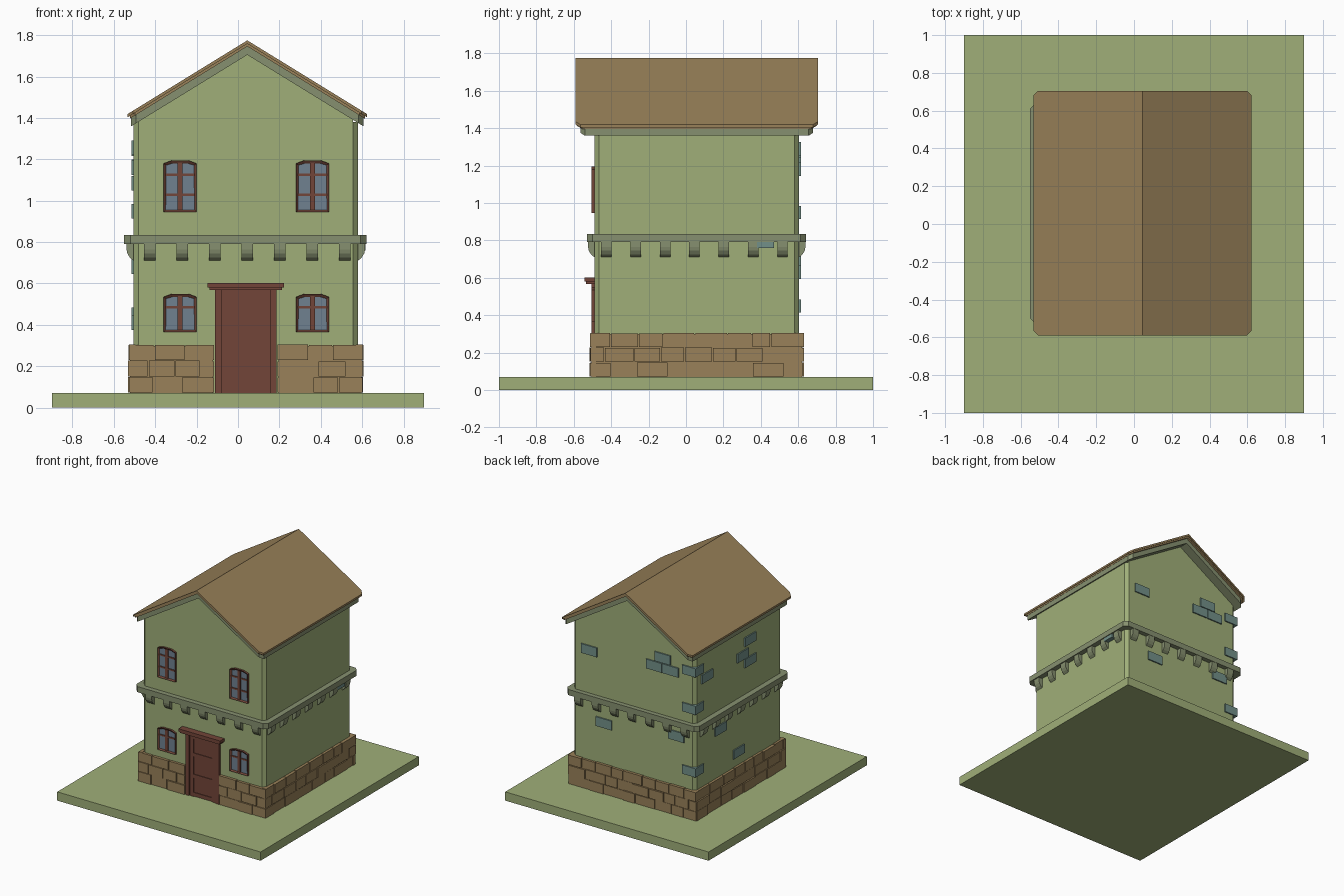
import bpy, bmesh, random
from mathutils import Matrix, Vector

random.seed(4)
if "Cube" in bpy.data.objects:
    bpy.data.objects.remove(bpy.data.objects["Cube"], do_unlink=True)


def material(name, r, g, b):
    m = bpy.data.materials.new(name)
    m.use_nodes = True
    m.diffuse_color = (r, g, b, 1)
    m.node_tree.nodes["Principled BSDF"].inputs["Base Color"].default_value = (r, g, b, 1)
    return m


GREEN = material("green_plaster", 0.35, 0.43, 0.19)
BROWN = material("brown_stone", 0.32, 0.22, 0.10)
TRIM = material("grey_green_trim", 0.24, 0.28, 0.16)
RED = material("red_wood", 0.17, 0.06, 0.04)
GLASS = material("blue_glass", 0.16, 0.22, 0.28)
TEAL = material("teal_brick", 0.17, 0.28, 0.25)

# Wall planes, ridge line and ground level
X0, X1, Y0, Y1 = -0.505, 0.58, -0.49, 0.605
RIDGE, GROUND = 0.045, 0.07


def finish(name, bm, *mats):
    bmesh.ops.recalc_face_normals(bm, faces=bm.faces)
    me = bpy.data.meshes.new(name)
    bm.to_mesh(me)
    bm.free()
    for m in mats:
        me.materials.append(m)
    ob = bpy.data.objects.new(name, me)
    bpy.context.collection.objects.link(ob)
    return ob


def add_box(bm, lo, hi):
    lo, hi = Vector(lo), Vector(hi)
    mat = Matrix.Translation((lo + hi) / 2) @ Matrix.Diagonal((*(hi - lo), 1))
    bmesh.ops.create_cube(bm, size=1, matrix=mat)


def add_prism(bm, points, offset):
    """Extrude a flat outline by an offset; returns the far cap."""
    face = bm.faces.new([bm.verts.new(p) for p in points])
    res = bmesh.ops.extrude_face_region(bm, geom=[face], use_keep_orig=True)["geom"]
    bmesh.ops.translate(bm, vec=offset, verts=[v for v in res if isinstance(v, bmesh.types.BMVert)])
    return next(f for f in res if isinstance(f, bmesh.types.BMFace))


def octagon(x0, x1, y0, y1, c, z):
    return [(x0 + c, y0, z), (x1 - c, y0, z), (x1, y0 + c, z), (x1, y1 - c, z),
            (x1 - c, y1, z), (x0 + c, y1, z), (x0, y1 - c, z), (x0, y0 + c, z)]


def wall_box(bm, side, u0, u1, z0, z1, depth):
    """Box lying against one wall, u running along that wall."""
    if side in ("front", "back"):
        a, b = (Y0 - depth, Y0 + 0.01) if side == "front" else (Y1 - 0.01, Y1 + depth)
        add_box(bm, (u0, a, z0), (u1, b, z1))
    else:
        a, b = (X0 - depth, X0 + 0.01) if side == "left" else (X1 - 0.01, X1 + depth)
        add_box(bm, (a, u0, z0), (b, u1, z1))


# Ground slab
bm = bmesh.new()
add_box(bm, (-0.9, -1, 0), (0.9, 1, GROUND))
finish("ground_slab", bm, GREEN)

# House walls with chamfered corners, and the gable above
bm = bmesh.new()
add_prism(bm, octagon(X0, X1, Y0, Y1, 0.025, GROUND), (0, 0, 1.31))
finish("house_walls", bm, GREEN)
bm = bmesh.new()
add_prism(bm, [(X0 + 0.025, Y0, 1.37), (X1 - 0.025, Y0, 1.37), (X1 - 0.025, Y0, 1.4),
               (RIDGE, Y0, 1.725), (X0 + 0.025, Y0, 1.4)], (0, Y1 - Y0, 0))
finish("gable_walls", bm, GREEN)


# Roof layers: two sloping sheets that meet at the ridge
def roof_layer(name, mat, half, y0, y1, apex, thick, slope=0.615, c=0.025):
    bm = bmesh.new()
    ridge = [bm.verts.new((RIDGE, y, apex)) for y in (y0, y1)]
    for s in (-1, 1):
        plan = [(half - c, y1), (half, y1 - c), (half, y0 + c), (half - c, y0)]
        rim = [bm.verts.new((RIDGE + s * d, y, apex - slope * d)) for d, y in plan]
        bm.faces.new(ridge + rim)
    res = bmesh.ops.extrude_face_region(bm, geom=bm.faces[:], use_keep_orig=True)["geom"]
    bmesh.ops.translate(bm, vec=(0, 0, -thick),
                        verts=[v for v in res if isinstance(v, bmesh.types.BMVert)])
    finish(name, bm, mat)


roof_layer("roof_top", BROWN, 0.578, -0.59, 0.705, 1.775, 0.016)
roof_layer("roof_underlayer", BROWN, 0.568, -0.582, 0.697, 1.76, 0.014)
roof_layer("roof_trim", TRIM, 0.562, -0.565, 0.68, 1.747, 0.042)

# Band between the floors, with a thin ledge below it
bm = bmesh.new()
add_prism(bm, octagon(-0.55, 0.622, -0.53, 0.642, 0.03, 0.79), (0, 0, 0.045))
finish("floor_band", bm, TRIM)

# Corbels under the band
bm = bmesh.new()
profile = [(-0.01, 0.795), (0.034, 0.795), (0.034, 0.765), (0.03, 0.745),
           (0.018, 0.725), (0, 0.71), (-0.01, 0.71)]
for k in range(-3, 4):
    for s, edge in ((-1, Y0), (1, Y1)):
        x = 0.045 + k * 0.157 - 0.028
        add_prism(bm, [(x, edge + s * d, z) for d, z in profile], (0.056, 0, 0))
    for s, edge in ((-1, X0), (1, X1)):
        y = 0.045 + k * 0.157 - 0.028
        add_prism(bm, [(edge + s * d, y, z) for d, z in profile], (0, 0.056, 0))
finish("corbels", bm, TRIM)


# Stone base: three courses of uneven blocks over a thin backing
def stone_run(bm, side, u0, u1):
    top, rows, gap = 0.305, 3, 0.003
    h = (top - GROUND) / rows
    wall_box(bm, side, u0 + 0.008, u1 - 0.008, GROUND, top - 0.006, 0.014)
    for r in range(rows):
        u, first = u0, True
        while u < u1 - 0.001:
            w = random.uniform(0.1, 0.18) * (0.6 if first and r == 1 else 1)
            end = u1 if u1 - u - w < 0.07 else u + w
            wall_box(bm, side, u + gap, end - gap, GROUND + r * h + gap,
                     GROUND + (r + 1) * h - random.choice((0, gap)), random.uniform(0.018, 0.027))
            u, first = end, False


bm = bmesh.new()
stone_run(bm, "front", X0 - 0.025, -0.112)
stone_run(bm, "front", 0.187, X1 + 0.025)
stone_run(bm, "back", X0 - 0.025, X1 + 0.025)
for side in ("left", "right"):
    stone_run(bm, side, Y0 - 0.02, Y1 + 0.018)
finish("stone_base", bm, BROWN)


# Windows: arched frame with recessed glass and glazing bars
def window(name, cx, z0, z1, bars):
    bm = bmesh.new()
    w = 0.08
    cap = add_prism(bm, [(cx - w, Y0 + 0.01, z0), (cx + w, Y0 + 0.01, z0), (cx + w, Y0 + 0.01, z1 - 0.015),
                         (cx + w / 2, Y0 + 0.01, z1), (cx - w / 2, Y0 + 0.01, z1),
                         (cx - w, Y0 + 0.01, z1 - 0.015)], (0, -0.026, 0))
    bmesh.ops.inset_individual(bm, faces=[cap], thickness=0.015)
    bmesh.ops.translate(bm, vec=(0, 0.01, 0), verts=cap.verts)
    cap.material_index = 1
    add_box(bm, (cx - 0.012, Y0 - 0.014, z0 + 0.01), (cx + 0.012, Y0, z1 - 0.01))
    for z in bars:
        add_box(bm, (cx - w + 0.01, Y0 - 0.011, z - 0.006), (cx + w - 0.01, Y0, z + 0.006))
    finish(name, bm, RED, GLASS)


for label, cx in (("right", -0.28), ("left", 0.36)):
    window("upper_window_" + label, cx, 0.945, 1.195, (1.03, 1.126))
    window("lower_window_" + label, cx, 0.365, 0.55, (0.485,))

# Door: jambs, leaf with raised rails, and lintel
bm = bmesh.new()
for a, b in ((-0.112, -0.08), (0.155, 0.187)):
    wall_box(bm, "front", a, b, GROUND, 0.57, 0.016)
finish("door_jambs", bm, RED)
bm = bmesh.new()
wall_box(bm, "front", -0.08, 0.155, GROUND, 0.57, 0.003)
for a, b in ((-0.075, -0.045), (0.12, 0.15)):
    wall_box(bm, "front", a, b, GROUND, 0.56, 0.009)
for z in (0.075, 0.22, 0.39, 0.53):
    wall_box(bm, "front", -0.045, 0.12, z, z + 0.028, 0.008)
finish("door_leaf", bm, RED)
bm = bmesh.new()
wall_box(bm, "front", -0.138, 0.213, 0.568, 0.58, 0.045)
wall_box(bm, "front", -0.147, 0.222, 0.58, 0.602, 0.053)
finish("door_lintel", bm, RED)

# Exposed bricks on the back and right-hand walls
bm = bmesh.new()
for x, z in ((0.43, 1.18), (-0.22, 1.29), (-0.145, 1.21), (-0.29, 1.21), (0.3, 0.63), (-0.34, 0.7)):
    wall_box(bm, "back", x - 0.07, x + 0.07, z - 0.037, z + 0.037, 0.01)
for y, z in ((-0.085, 1.255), (0.01, 1.16), (-0.085, 1.085), (0.46, 1.165), (0.29, 0.68), (0.06, 0.41)):
    wall_box(bm, "left", y - 0.07, y + 0.07, z - 0.035, z + 0.035, 0.01)
for z in (1.25, 0.95, 0.45):
    add_box(bm, (X0 - 0.01, Y1 - 0.1, z - 0.035), (X0 + 0.11, Y1 + 0.01, z + 0.035))
wall_box(bm, "right", 0.38, 0.47, 0.76, 0.79, 0.036)
finish("exposed_bricks", bm, TEAL)
